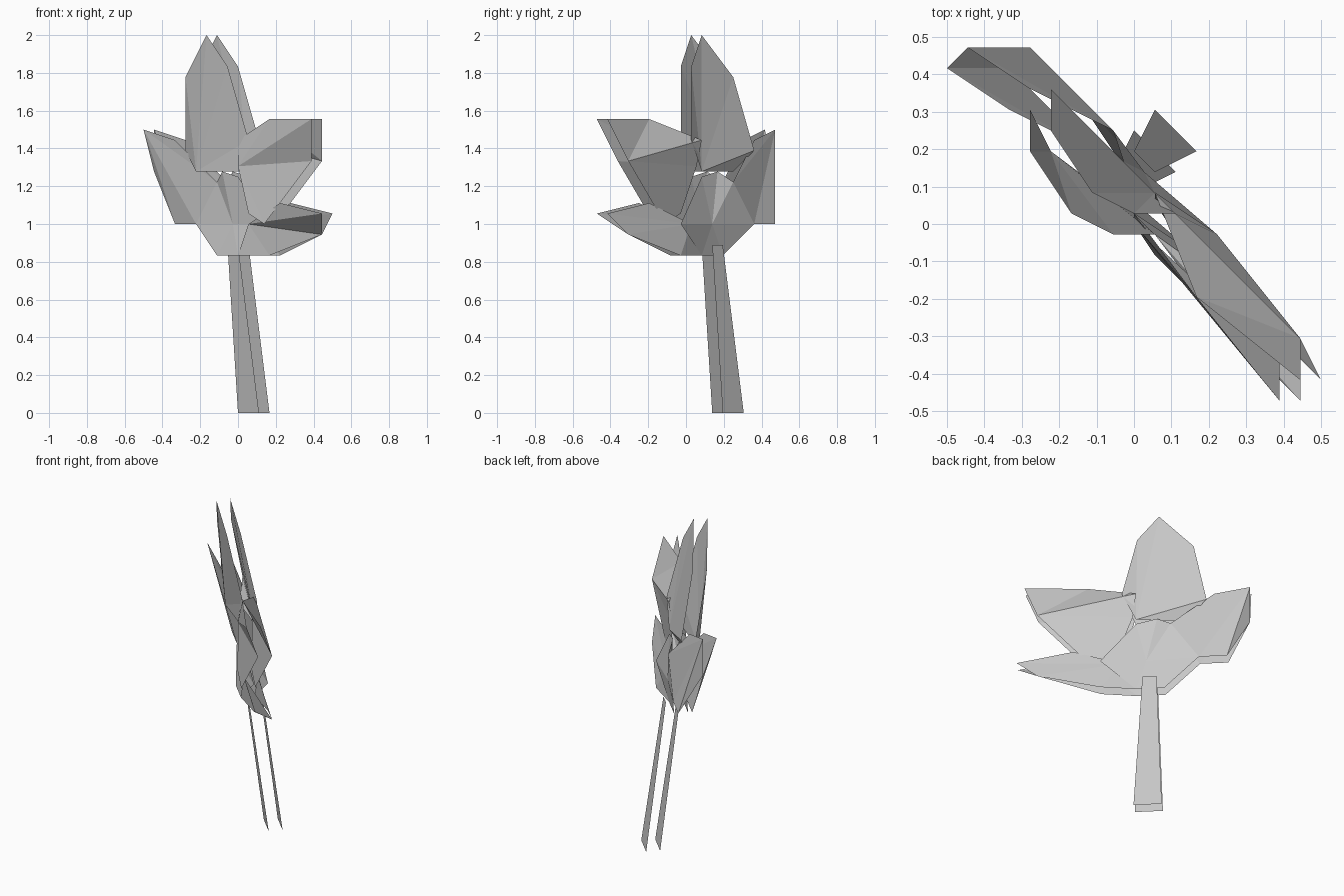
import bpy
from mathutils import Vector

UNIT = 1 / 18                      # spacing of the modelling lattice
LATTICE_SHIFT = Vector((0, 0.5, 0))
LAYER_STEP = Vector((-1, -1, 0))   # from the back sheet to the front sheet

default_cube = bpy.data.objects.get("Cube")
if default_cube:
    bpy.data.objects.remove(default_cube, do_unlink=True)


def make_material(name, value):
    material = bpy.data.materials.new(name)
    colour = (value, value, value, 1)
    material.diffuse_color = colour
    material.use_nodes = True
    shader = material.node_tree.nodes["Principled BSDF"]
    shader.inputs["Base Color"].default_value = colour
    shader.inputs["Roughness"].default_value = 0.9
    return material


def make_sheet(name, outline, layer, material, hub=0, joined=None, centre=None):
    """Thin folded sheet: triangles fanned from a corner or a raised centre.
    The joined corner is common to both layers, so it is not offset."""
    points = []
    for index, corner in enumerate(outline):
        offset = LAYER_STEP * (0 if index == joined else layer)
        points.append((Vector(corner) + LATTICE_SHIFT + offset) * UNIT)
    points = points[hub:] + points[:hub]
    if centre:
        middle = (Vector(centre) + LATTICE_SHIFT + LAYER_STEP * layer) * UNIT
        points = [middle] + points + points[:1]
    faces = [(0, i, i + 1) for i in range(1, len(points) - 1)]
    mesh = bpy.data.meshes.new(name)
    mesh.from_pydata(points, [], faces)
    mesh.materials.append(material)
    mesh.update()
    sheet = bpy.data.objects.new(name, mesh)
    bpy.context.collection.objects.link(sheet)


grey = make_material("plain_grey", 0.58)

# Outlines of the back sheet
stem = [(3, 3, 0), (1, 5, 0), (0, 3, 16), (1, 2, 16)]

top_petal = [(1, 1, 23), (2, 0, 26), (0, 0, 33), (-2, 1, 36), (-4, 4, 32),
             (-4, 6, 25), (-3, 4, 23)]

upper_left_petal = [(8, -6, 24), (8, -8, 28), (3, -4, 28), (1, 1, 26),
                    (1, 0.5, 23.5), (2, -1, 19), (3.5, -2.5, 18)]

right_petal = [(-8, 8, 27), (-8, 8, 23), (-5, 8, 18), (-3, 6, 18),
               (-1, 4, 22), (-5, 6, 26)]

lower_left_petal = [(2, 0, 18), (5, -4, 20), (9, -8, 19), (8, -6, 17),
                    (4, -1, 15), (1, 1, 15)]

heart = [(4, -1, 18), (1, 1, 22.5), (-0.5, 2.5, 23), (-1, 4, 22),
         (-3, 6, 18), (-1, 3, 15), (1, 1, 15)]
heart_centre = (0.5, 2, 18)

# Two layers, with some folds differing between back and front
for layer, side in enumerate(("back", "front")):
    make_sheet(side + "_stem", stem, layer, grey)
    make_sheet(side + "_top_petal", top_petal, layer, grey, hub=6 * layer)
    make_sheet(side + "_upper_left_petal", upper_left_petal, layer, grey,
               hub=4 * layer, joined=2)
    make_sheet(side + "_right_petal", right_petal, layer, grey, joined=1)
    make_sheet(side + "_lower_left_petal", lower_left_petal, layer, grey,
               joined=3)
    make_sheet(side + "_heart", heart, layer, grey, centre=heart_centre)
